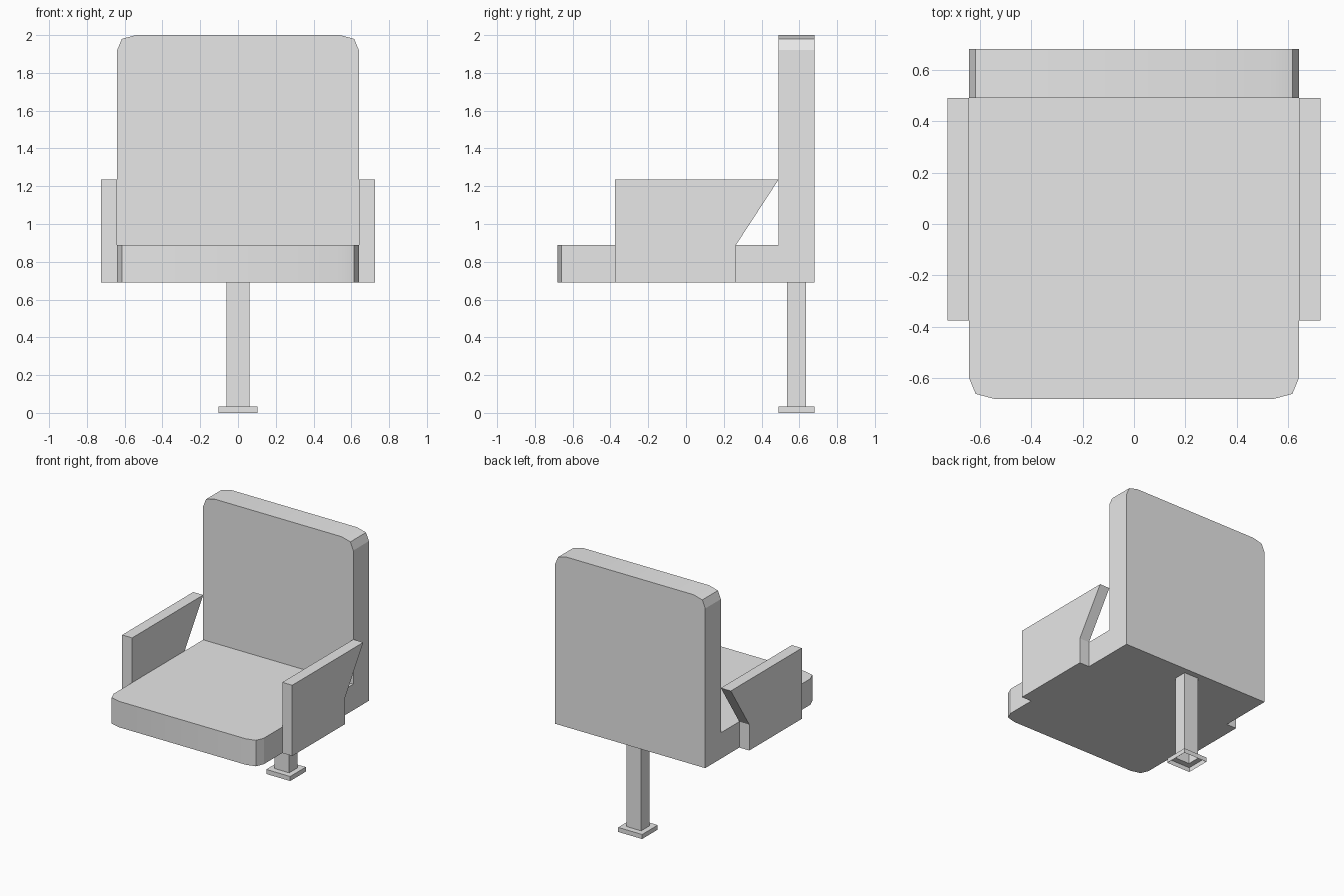
import bpy
import bmesh
from math import radians
from mathutils import Vector

cube = bpy.data.objects.get("Cube")
if cube:
    bpy.data.objects.remove(cube)

grey = bpy.data.materials.new("light grey")
grey.use_nodes = True
grey.diffuse_color = (0.8, 0.8, 0.8, 1)
grey.node_tree.nodes["Principled BSDF"].inputs["Base Color"].default_value = grey.diffuse_color


def finish(name, bm, smooth=False):
    mesh = bpy.data.meshes.new(name)
    bm.to_mesh(mesh)
    bm.free()
    mesh.materials.append(grey)
    obj = bpy.data.objects.new(name, mesh)
    bpy.context.collection.objects.link(obj)
    if smooth:
        bpy.ops.object.select_all(action="DESELECT")
        obj.select_set(True)
        bpy.context.view_layer.objects.active = obj
        bpy.ops.object.shade_smooth_by_angle(angle=radians(20))
    return obj


def prism(name, points, offset, smooth=False):
    """Closed solid made by pushing a flat outline along an offset."""
    bm = bmesh.new()
    face = bm.faces.new([bm.verts.new(p) for p in points])
    result = bmesh.ops.extrude_face_region(bm, geom=[face], use_keep_orig=True)
    moved = [g for g in result["geom"] if isinstance(g, bmesh.types.BMVert)]
    bmesh.ops.translate(bm, verts=moved, vec=Vector(offset))
    bmesh.ops.recalc_face_normals(bm, faces=bm.faces)
    return finish(name, bm, smooth)


def cushion_outline(start, end, sign):
    """Half-width outline with clipped far corners, mirrored in x."""
    half = [(0.64, start), (0.64, end - 0.08 * sign),
            (0.615, end - 0.02 * sign), (0.54, end)]
    return half + [(-x, v) for x, v in reversed(half)]


# Seat and backrest cushions
prism("seat", [(x, y, 0.69) for x, y in cushion_outline(0.49, -0.68, -1)],
      (0, 0, 0.2), smooth=True)
prism("backrest", [(x, 0.49, z) for x, z in cushion_outline(0.69, 2.0, 1)],
      (0, 0.19, 0), smooth=True)

# Armrest panels with a slanted rear edge
arm_profile = [(-0.375, 0.69), (0.265, 0.69), (0.265, 0.89),
               (0.49, 1.235), (-0.375, 1.235)]
for name, side in (("left_armrest", 1), ("right_armrest", -1)):
    prism(name, [(side * 0.64, y, z) for y, z in arm_profile],
          (side * 0.085, 0, 0))

# Hollow post flaring into a foot that is open underneath
bm = bmesh.new()
rings = []
for hx, hy, z in ((0.062, 0.05, 0.69), (0.062, 0.05, 0.035),
                  (0.102, 0.095, 0.035), (0.102, 0.095, 0)):
    rings.append([bm.verts.new((sx * hx, 0.585 + sy * hy, z))
                  for sx, sy in ((-1, -1), (1, -1), (1, 1), (-1, 1))])
for upper, lower in zip(rings, rings[1:]):
    for i in range(4):
        j = (i + 1) % 4
        bm.faces.new((upper[i], lower[i], lower[j], upper[j]))
finish("post_and_foot", bm)
